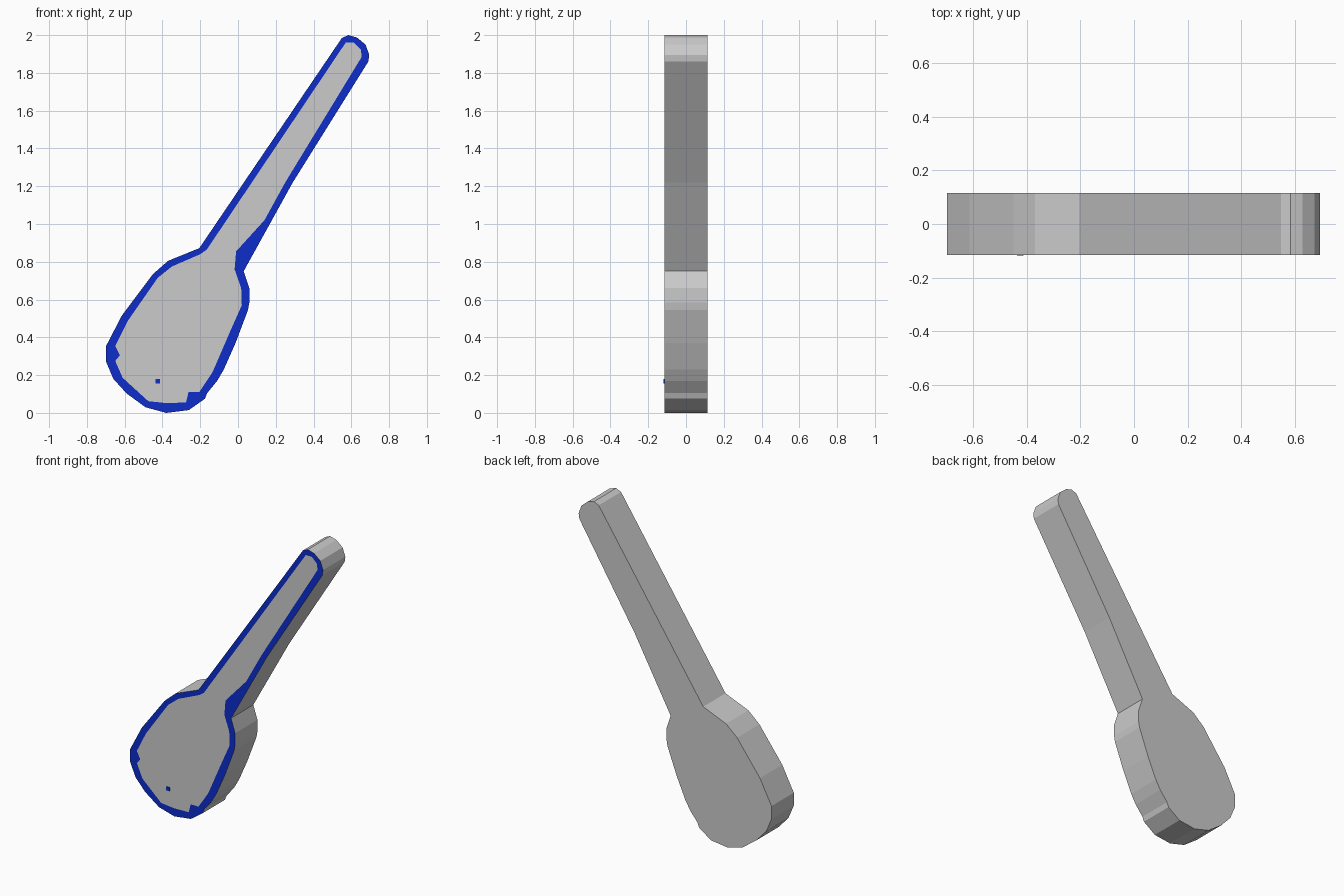
import bpy, bmesh
from mathutils import Vector

if "Cube" in bpy.data.objects:
    bpy.data.objects.remove(bpy.data.objects["Cube"])

FRONT, BACK = -0.115, 0.115


def material(name, rgb):
    m = bpy.data.materials.new(name)
    m.diffuse_color = (*rgb, 1)
    m.use_nodes = True
    m.node_tree.nodes["Principled BSDF"].inputs["Base Color"].default_value = m.diffuse_color
    return m


grey = material("light grey", (0.60, 0.60, 0.60))
blue = material("deep blue", (0.004, 0.026, 0.60))

# Silhouette of bowl and handle (x, z), counter-clockwise
outline = [(-.38, 0), (-.26, .015), (-.175, .075), (-.163, .105), (-.11, .17),
           (-.075, .23), (-.013, .37), (.053, .545), (.06, .585), (.06, .66),
           (.03, .75), (.29, 1.22), (.69, 1.86), (.695, 1.895), (.675, 1.95),
           (.63, 1.987), (.585, 2), (.55, 1.985), (-.205, .872), (-.37, .805),
           (-.45, .735), (-.615, .515), (-.698, .355), (-.698, .27),
           (-.66, .18), (-.59, .103), (-.49, .03)]

# Inner edge of the painted border
inner = [(-.38, .052), (-.275, .055), (-.262, .11), (-.205, .11), (-.135, .215),
         (-.04, .435), (.02, .57), (.017, .66), (-.018, .76), (-.01, .855),
         (.14, 1.02), (.25, 1.22), (.655, 1.885), (.65, 1.925), (.615, 1.96),
         (.57, 1.96), (-.165, .865), (-.2, .84), (-.35, .775), (-.425, .715),
         (-.585, .485), (-.65, .355), (-.625, .305), (-.65, .275),
         (-.61, .185), (-.475, .062)]


def loop(bm, pts, y):
    return [bm.verts.new((x, y, z)) for x, z in pts]


def finish(bm, name):
    bmesh.ops.recalc_face_normals(bm, faces=bm.faces)
    me = bpy.data.meshes.new(name)
    bm.to_mesh(me)
    bm.free()
    me.materials.append(grey)
    me.materials.append(blue)
    ob = bpy.data.objects.new(name, me)
    bpy.context.collection.objects.link(ob)
    return ob


# Spoon body: flat extrusion with an inset front face
bm = bmesh.new()
front, back, rim = loop(bm, outline, FRONT), loop(bm, outline, BACK), loop(bm, inner, FRONT)
bm.faces.new(back)
n = len(outline)
for i in range(n):
    j = (i + 1) % n
    bm.faces.new((front[i], front[j], back[j], back[i]))

# Blue border between silhouette and inner edge
edges = [bm.edges.get((front[i], front[(i + 1) % n])) for i in range(n)]
edges += [bm.edges.new((rim[i], rim[(i + 1) % len(rim)])) for i in range(len(rim))]
filled = bmesh.ops.triangle_fill(bm, edges=edges, use_beauty=True, normal=Vector((0, -1, 0)))
for f in filled["geom"]:
    if isinstance(f, bmesh.types.BMFace):
        f.material_index = 1
bm.faces.new(rim)
finish(bm, "spoon_body")

# Small blue speck on the bowl
bm = bmesh.new()
bmesh.ops.create_cube(bm, size=1)
for v in bm.verts:
    v.co = Vector((-.425 + v.co.x * .025, FRONT + v.co.y * .006, .168 + v.co.z * .025))
for f in bm.faces:
    f.material_index = 1
finish(bm, "bowl_speck")
